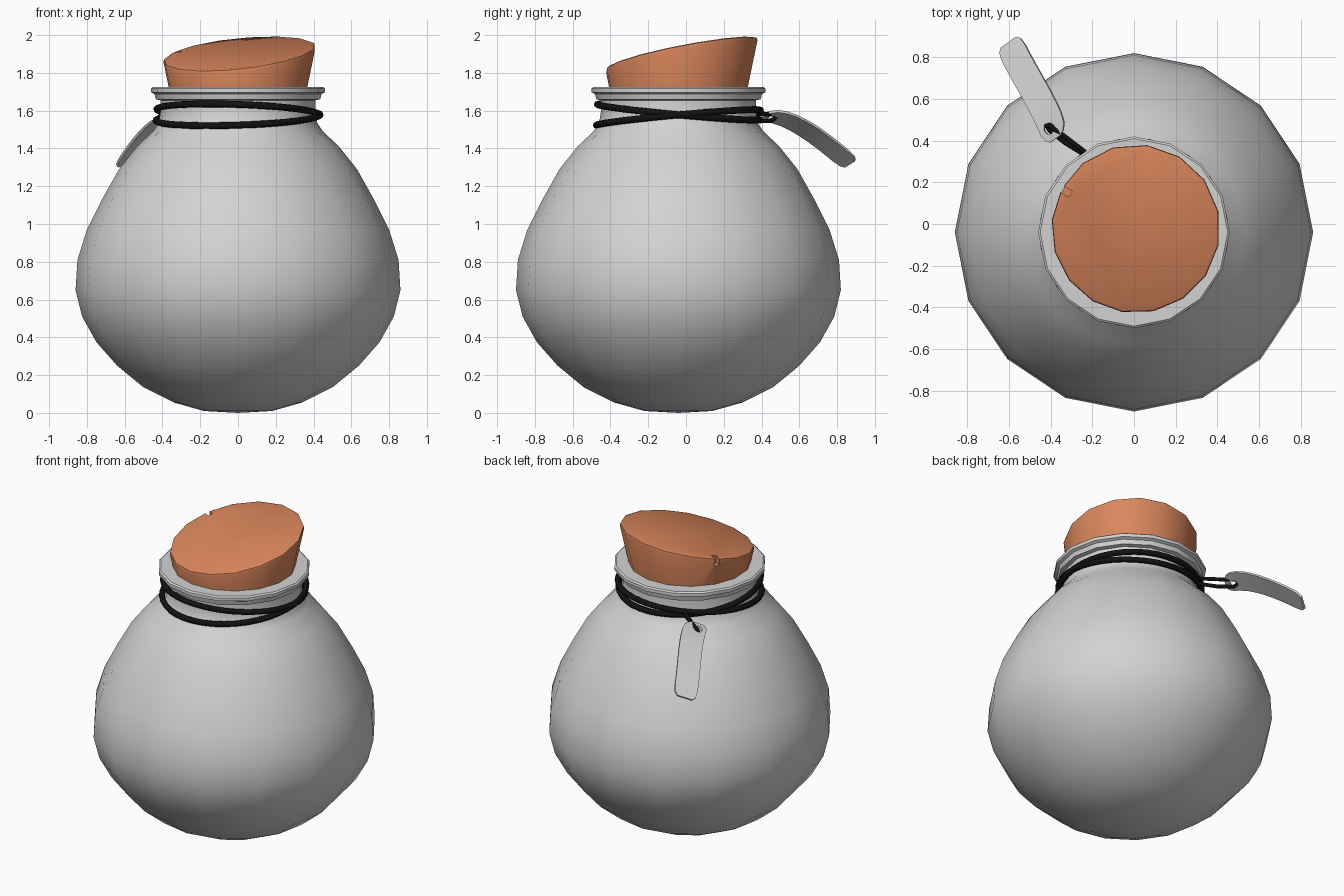
import bpy, bmesh, math
from mathutils import Vector, Matrix

if "Cube" in bpy.data.objects:
    bpy.data.objects.remove(bpy.data.objects["Cube"])

AXIS_Y = -0.04          # the bottle axis sits slightly forward of the origin
SIDES = 16


def material(name, rgb):
    m = bpy.data.materials.new(name)
    m.diffuse_color = (*rgb, 1)
    m.use_nodes = True
    m.node_tree.nodes["Principled BSDF"].inputs["Base Color"].default_value = m.diffuse_color
    return m


GLASS = material("pale_grey", (0.65, 0.65, 0.65))
CORK = material("cork_orange", (0.70, 0.24, 0.105))
CORD = material("black_cord", (0.006, 0.006, 0.006))


def add_object(name, bm, mat):
    bmesh.ops.recalc_face_normals(bm, faces=bm.faces)
    me = bpy.data.meshes.new(name)
    bm.to_mesh(me)
    bm.free()
    ob = bpy.data.objects.new(name, me)
    bpy.context.collection.objects.link(ob)
    me.materials.append(mat)
    return ob


def activate(ob):
    bpy.ops.object.select_all(action='DESELECT')
    ob.select_set(True)
    bpy.context.view_layer.objects.active = ob


def smooth(ob, degrees):
    activate(ob)
    bpy.ops.object.shade_smooth_by_angle(angle=math.radians(degrees))


def cut(ob, cutter):
    """Boolean a helper out of a part, then delete the helper."""
    cutter.hide_render = True
    mod = ob.modifiers.new("cut", 'BOOLEAN')
    mod.object, mod.operation, mod.solver = cutter, 'DIFFERENCE', 'EXACT'
    activate(ob)
    bpy.ops.object.modifier_apply(modifier=mod.name)
    bpy.data.objects.remove(cutter)


def ring(bm, r, z, phase=0.0):
    return [bm.verts.new((r * math.cos(a), AXIS_Y + r * math.sin(a), z(a) if callable(z) else z))
            for a in (phase + 2 * math.pi * i / SIDES for i in range(SIDES))]


def bridge(bm, a, b):
    for i in range(len(a)):
        j = (i + 1) % len(a)
        bm.faces.new((a[i], a[j], b[j], b[i]))


def cord(name, points, radius, cyclic):
    cu = bpy.data.curves.new(name, 'CURVE')
    cu.dimensions = '3D'
    cu.bevel_depth, cu.bevel_resolution, cu.use_fill_caps = radius, 2, True
    sp = cu.splines.new('POLY')
    sp.points.add(len(points) - 1)
    for p, co in zip(sp.points, points):
        p.co = (*co, 1)
    sp.use_cyclic_u = cyclic
    cu.materials.append(CORD)
    ob = bpy.data.objects.new(name, cu)
    bpy.context.collection.objects.link(ob)


# Bottle: round body, neck, stepped lip and inner neck wall
profile = [(0.18, 0.01), (0.34, 0.055), (0.50, 0.135), (0.64, 0.25), (0.75, 0.375),
           (0.825, 0.51), (0.86, 0.65), (0.85, 0.81), (0.80, 0.97), (0.72, 1.13),
           (0.63, 1.29), (0.535, 1.41), (0.45, 1.49), (0.42, 1.535), (0.41, 1.60),
           (0.41, 1.655), (0.435, 1.66), (0.442, 1.688), (0.46, 1.697), (0.46, 1.718),
           (0.45, 1.726), (0.365, 1.726), (0.35, 1.60)]
bm = bmesh.new()
rings = [ring(bm, r, z) for r, z in profile]
for a, b in zip(rings, rings[1:]):
    bridge(bm, a, b)
pole = bm.verts.new((0, AXIS_Y, 0))
for i in range(SIDES):
    bm.faces.new((pole, rings[0][(i + 1) % SIDES], rings[0][i]))
bm.faces.new(rings[-1])
smooth(add_object("bottle", bm, GLASS), 35)

# Cork: tapered plug with a slanted, bevelled top
bm = bmesh.new()
phase = math.radians(14)
low = ring(bm, 0.347, 1.61, phase)
high = ring(bm, 0.41, lambda a: 1.905 + 0.41 * (0.1 * math.cos(a) + 0.2 * math.sin(a)), phase)
for v in high:           # keep the taper constant along the slanted edge
    s = (0.37 + (v.co.z - 1.72) * 0.21) / 0.41
    v.co.x *= s
    v.co.y = AXIS_Y + (v.co.y - AXIS_Y) * s
bridge(bm, low, high)
bm.faces.new(low)
top = bm.faces.new(high)
bmesh.ops.bevel(bm, geom=list(top.edges), offset=0.02, segments=2, profile=0.5, affect='EDGES')
cork = add_object("cork", bm, CORK)

# Small notch in the cork edge
bm = bmesh.new()
ang = math.radians(149)
m = (Matrix.Translation((0.40 * math.cos(ang), AXIS_Y + 0.40 * math.sin(ang), 1.92))
     @ Matrix.Rotation(ang, 4, 'Z') @ Matrix.Diagonal((0.09, 0.032, 0.12, 1)))
bmesh.ops.create_cube(bm, size=1, matrix=m)
cut(cork, add_object("notch_cutter", bm, CORK))
smooth(cork, 35)

# Two cord turns round the neck, crossing at the right and at the back left
for name, sign in (("upper_cord", 1), ("lower_cord", -1)):
    pts = []
    for i in range(40):
        a = 2 * math.pi * i / 40
        h = -0.04 * math.sin(a) + 0.015 * (1 - math.cos(a))
        r = 0.43 if sign > 0 else 0.435
        pts.append((r * math.cos(a), AXIS_Y + r * math.sin(a), 1.578 + sign * h))
    cord(name, pts, 0.018, True)

# Thin loop holding the tag
cord("tag_loop", [(-0.235, 0.345, 1.585), (-0.34, 0.425, 1.582), (-0.405, 0.475, 1.582),
                  (-0.42, 0.472, 1.562), (-0.405, 0.45, 1.545), (-0.33, 0.39, 1.545),
                  (-0.225, 0.325, 1.555)], 0.012, False)

# Tag: curved strip with rounded ends
P = [Vector(p) for p in ((-0.375, 0.41, 1.575), (-0.411, 0.556, 1.582),
                         (-0.527, 0.708, 1.455), (-0.60, 0.87, 1.32))]
WIDE = Vector((0.11, 0.08, 0.05))


def along(t):
    u = 1 - t
    return P[0] * u**3 + P[1] * 3 * u * u * t + P[2] * 3 * u * t * t + P[3] * t**3


stations = ([(0, 0.45), (0.035, 0.75), (0.1, 0.95)] + [(k / 10, 1) for k in range(2, 10)]
            + [(0.97, 0.9), (1, 0.65)])
normal = [(along(t + 0.01) - along(t - 0.01)).cross(WIDE).normalized() for t, w in stations]
bm = bmesh.new()
loops = []
for (t, w), n in zip(stations, normal):
    c, n = along(t), n * 0.007
    side = WIDE * (w / 2)
    loops.append([bm.verts.new(p) for p in (c - side - n, c + side - n, c + side + n, c - side + n)])
for a, b in zip(loops, loops[1:]):
    bridge(bm, a, b)
bm.faces.new(loops[0])
bm.faces.new(loops[-1])
tag = add_object("tag", bm, GLASS)

# Hole through the tag
bm = bmesh.new()
hole = along(0.13) - WIDE * 0.12
m = Matrix.Translation(hole) @ normal[2].to_track_quat('Z', 'Y').to_matrix().to_4x4()
bmesh.ops.create_cone(bm, cap_ends=True, segments=12, radius1=0.027, radius2=0.027,
                      depth=0.1, matrix=m)
cut(tag, add_object("hole_cutter", bm, GLASS))
smooth(tag, 35)
